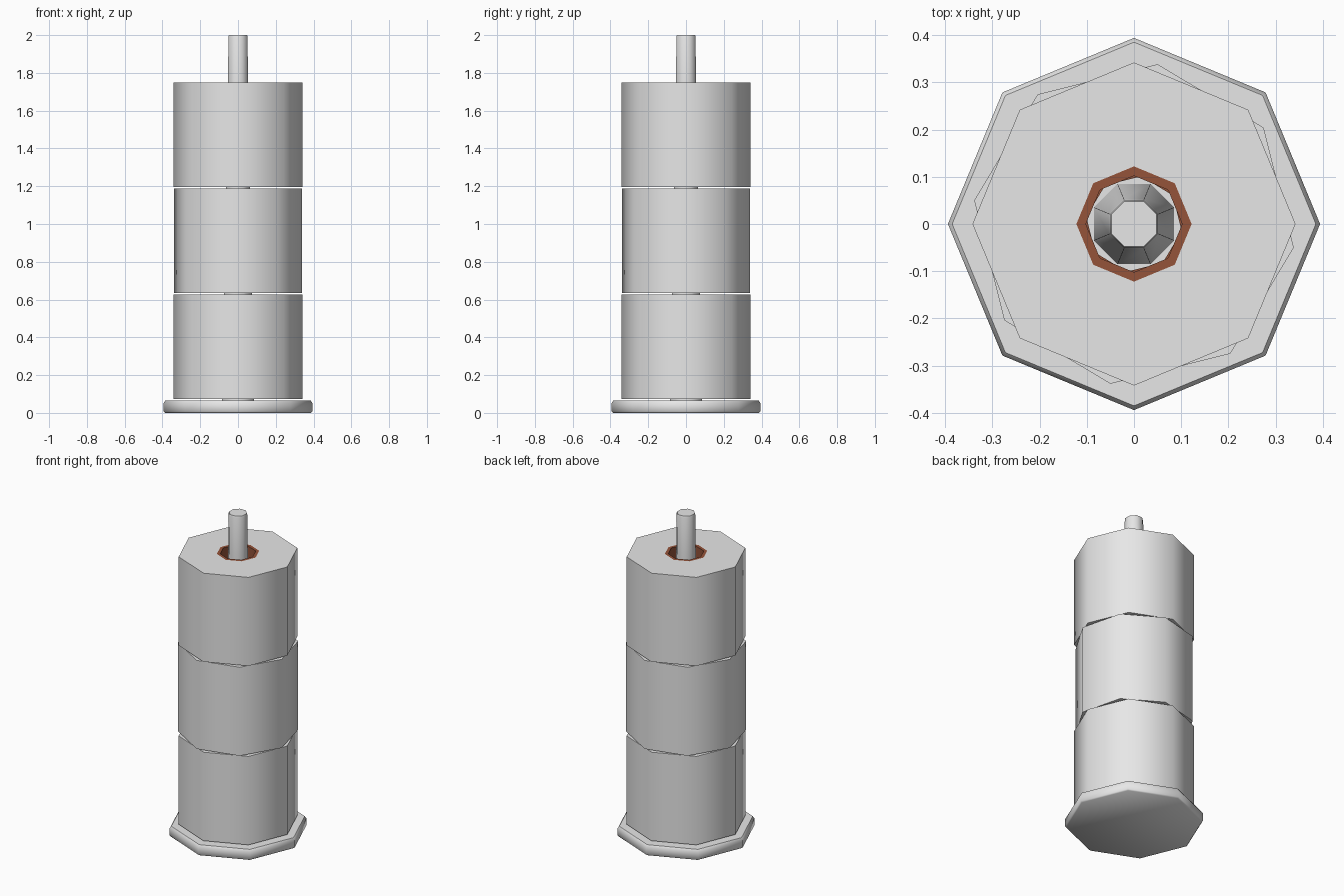
import bpy, math

if "Cube" in bpy.data.objects:
    bpy.data.objects.remove(bpy.data.objects["Cube"])


def material(name, rgb):
    m = bpy.data.materials.new(name)
    m.diffuse_color = (*rgb, 1)
    m.use_nodes = True
    m.node_tree.nodes["Principled BSDF"].inputs["Base Color"].default_value = m.diffuse_color
    return m


PAPER = material("paper_white", (0.8, 0.8, 0.8))
METAL = material("stand_light_grey", (0.8, 0.8, 0.8))
CARD = material("cardboard_brown", (0.30, 0.088, 0.042))


def lathe(name, profile, mat, turn=0.0, closed=False, sides=8, angle=50):
    """Spin (radius, z) points into an eight-sided solid; closed joins last ring to first."""
    verts, faces = [], []
    for r, z in profile:
        for i in range(sides):
            a = math.radians(turn) + 2 * math.pi * i / sides
            verts.append((r * math.cos(a), r * math.sin(a), z))
    n = len(profile)
    for k in range(n if closed else n - 1):
        a0, b0 = k * sides, ((k + 1) % n) * sides
        for i in range(sides):
            j = (i + 1) % sides
            faces.append((a0 + i, a0 + j, b0 + j, b0 + i))
    if not closed:
        faces.append(tuple(reversed(range(sides))))
        faces.append(tuple(range((n - 1) * sides, n * sides)))
    me = bpy.data.meshes.new(name)
    me.from_pydata(verts, [], faces)
    me.materials.append(mat)
    ob = bpy.data.objects.new(name, me)
    bpy.context.collection.objects.link(ob)
    bpy.ops.object.select_all(action='DESELECT')
    ob.select_set(True)
    bpy.context.view_layer.objects.active = ob
    bpy.ops.object.shade_smooth_by_angle(angle=math.radians(angle))
    return ob


# Stand: octagonal foot with softened rim, and tapered pole
lathe("stand_base", [(0.387, 0), (0.394, 0.007), (0.394, 0.052), (0.385, 0.065)], METAL)
lathe("stand_pole", [(0.092, 0.06), (0.057, 1.75), (0.055, 1.99), (0.052, 2.0)],
      METAL, turn=22.5)

# Three paper rolls, each around a cardboard tube; the middle one is twisted
for label, z0, turn in (("bottom", 0.073, 0), ("middle", 0.634, -8.4), ("top", 1.195, 0)):
    z1 = z0 + 0.555
    lathe(label + "_paper_roll", [(0.342, z0), (0.342, z1), (0.122, z1), (0.122, z0)],
          PAPER, turn, closed=True)
    lathe(label + "_cardboard_tube", [(0.122, z0), (0.122, z1), (0.102, z1), (0.102, z0)],
          CARD, turn, closed=True)
